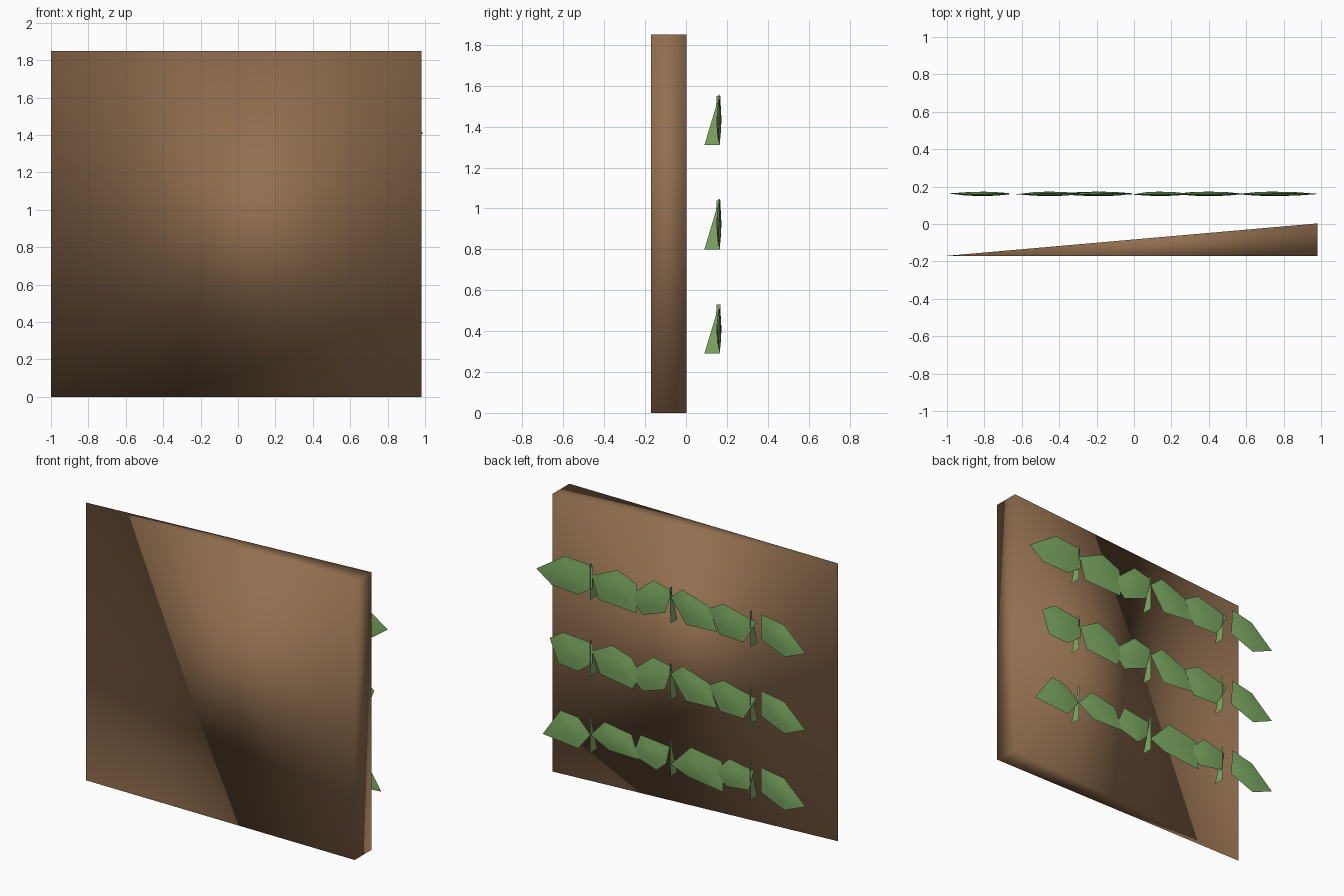
import bpy, math
from mathutils import Vector

if "Cube" in bpy.data.objects:
    bpy.data.objects.remove(bpy.data.objects["Cube"])


def material(name, color):
    m = bpy.data.materials.new(name)
    m.diffuse_color = (*color, 1)
    m.use_nodes = True
    m.node_tree.nodes["Principled BSDF"].inputs["Base Color"].default_value = m.diffuse_color
    return m


def add_mesh(name, verts, faces, mat, smooth_angle=None):
    me = bpy.data.meshes.new(name)
    me.from_pydata(verts, [], faces)
    me.materials.append(mat)
    ob = bpy.data.objects.new(name, me)
    bpy.context.collection.objects.link(ob)
    if smooth_angle:
        bpy.ops.object.select_all(action='DESELECT')
        ob.select_set(True)
        bpy.context.view_layer.objects.active = ob
        bpy.ops.object.shade_smooth_by_angle(angle=math.radians(smooth_angle))
    return ob


brown = material("brown", (0.29, 0.16, 0.08))
green = material("green", (0.21, 0.42, 0.13))

# wedge-shaped backing panel, knife edge on the left
H = 1.85
verts = [(x, y, z) for z in (0, H) for x, y in ((-1, -0.17), (0.98, -0.172), (0.98, 0.003))]
panel = add_mesh("panel", verts,
                 [(2, 1, 0), (3, 4, 5), (0, 1, 4, 3), (1, 2, 5, 4), (2, 0, 3, 5)], brown)
for p in panel.data.polygons:
    p.use_smooth = True

LEAF_Y = 0.161


def leaf(name, outline, base):
    """Thin lens: a rim outline in x-z with a domed inner ring on both sides."""
    pts = [Vector((x, 0, z + base)) for x, z in outline]
    area = sum(pts[i - 1].x * p.z - p.x * pts[i - 1].z for i, p in enumerate(pts))
    if area < 0:
        pts.reverse()
    n = len(pts)
    c = sum(pts, Vector()) / n
    verts = []
    for p in pts:
        d = p - c
        a = math.atan2(d.z, d.x)
        verts.append((p.x, LEAF_Y + 0.004 * math.sin(2 * a), p.z))
    for s in (-1, 1):
        for p in pts:
            q = c.lerp(p, 0.5)
            verts.append((q.x, LEAF_Y + s * 0.009, q.z))
        verts.append((c.x, LEAF_Y + s * 0.012, c.z))
    faces = []
    for i in range(n):
        j = (i + 1) % n
        f, b = n, 2 * n + 1
        faces += [(i, j, f + j, f + i), (f + i, f + j, f + n),
                  (j, i, b + i, b + j), (b + j, b + i, b + n)]
    add_mesh(name, verts, faces, green, 30)


# leaf outlines (x, height above the row's base)
upper = [
    [(.99, .10), (.78, .24), (.575, .225), (.575, .08), (.68, .01), (.88, .02)],
    [(.58, .165), (.39, .25), (.25, .19), (.25, 0), (.535, .015)],
    [(.31, .10), (.13, .25), (-.01, .22), (.04, .06), (.21, 0)],
    [(0, .175), (-.09, .25), (-.28, .185), (-.345, .035), (-.11, .02)],
    [(-.28, .175), (-.39, .235), (-.63, .175), (-.54, .02), (-.36, .02)],
    [(-.67, .24), (-.835, .21), (-.995, .065), (-.84, 0), (-.665, .07)],
]
middle = [
    [(.89, .175), (.79, .24), (.575, .22), (.575, .09), (.68, .01), (.83, .02)],
    [(.58, .17), (.43, .25), (.29, .2), (.22, .1), (.28, 0), (.52, .03)],
] + upper[2:]
lower = [
    [(.945, .03), (.81, .225), (.685, .21), (.59, .12), (.68, .005)],
    [(.59, .12), (.485, .235), (.29, .2), (.23, .05), (.46, .05)],
    [(.28, .07), (.22, .22), (.01, .195), (.03, .08), (.105, .015)],
    [(0, .08), (-.15, .235), (-.375, .2), (-.39, 0), (-.125, .03)],
    [(-.31, .11), (-.435, .235), (-.61, .2), (-.58, .065), (-.41, .04)],
    upper[5],
]

for row, (outlines, base) in enumerate(((lower, 0.29), (middle, 0.80), (upper, 1.31)), 1):
    # chain of six leaves
    for k, o in enumerate(outlines, 1):
        leaf(f"leaf_{row}_{k}", o, base)
    # paper-thin stems seen edge-on between the leaves
    for k, x in enumerate((-0.59, 0, 0.59), 1):
        add_mesh(f"stem_{row}_{k}",
                 [(x, 0.09, base), (x, 0.165, base), (x, 0.168, base + 0.24),
                  (x, 0.15, base + 0.24), (x, 0.147, base + 0.19)],
                 [(0, 1, 2, 3, 4)], green)
